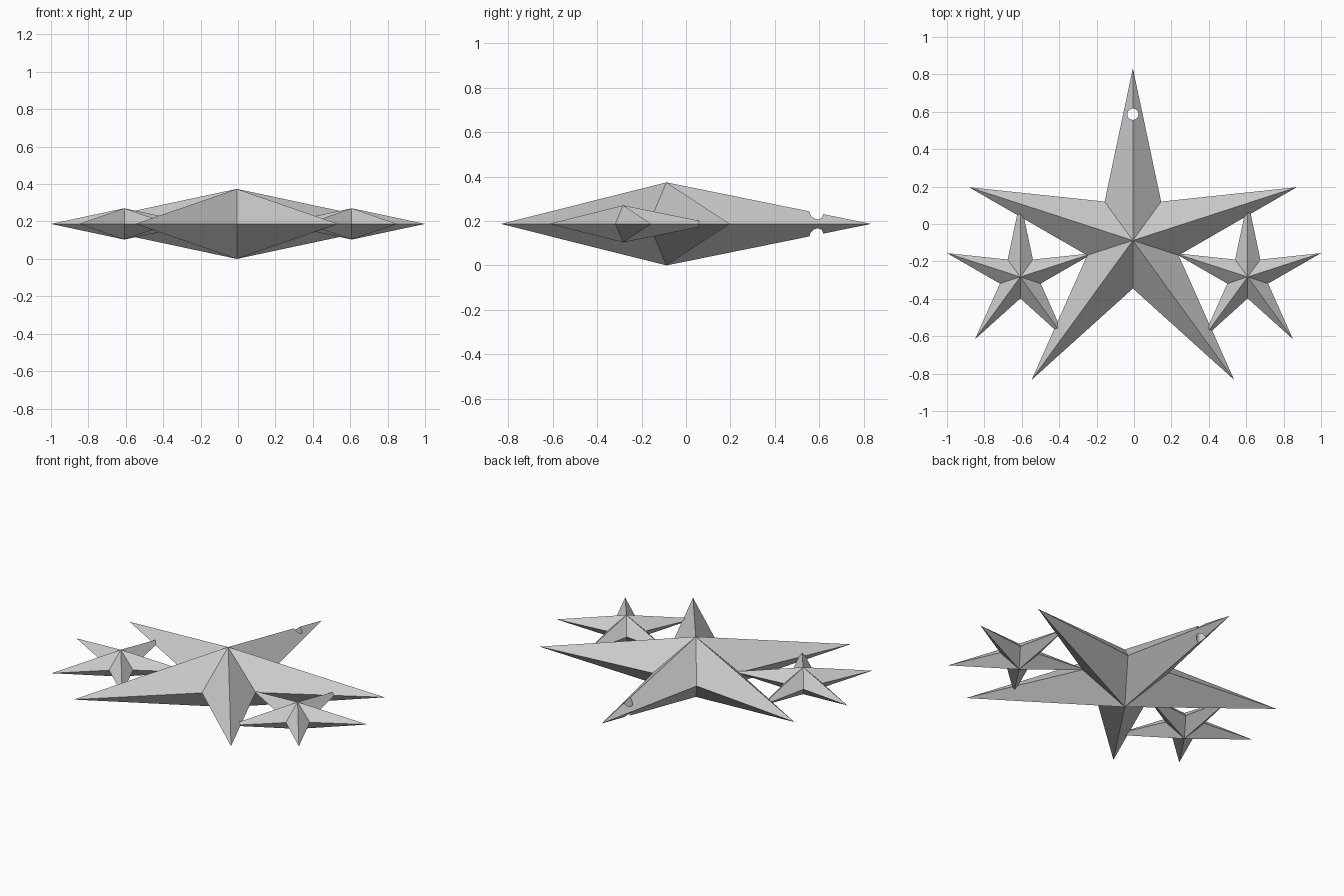
import bpy
import bmesh
from math import radians, sin, cos
from mathutils import Vector

cube = bpy.data.objects.get("Cube")
if cube:
    bpy.data.objects.remove(cube, do_unlink=True)

MID = 0.187        # height of the flat outline shared by all stars
TIP, NOTCH = 0.9215, 0.257

grey = bpy.data.materials.new("plain grey")
grey.use_nodes = True
colour = (0.6, 0.6, 0.6, 1)
grey.diffuse_color = colour
grey.node_tree.nodes["Principled BSDF"].inputs["Base Color"].default_value = colour


def make_star(name, x, y, scale):
    """Five-pointed faceted star, raised to a peak above and below."""
    bm = bmesh.new()
    top = bm.verts.new((0, 0, MID * scale))
    bottom = bm.verts.new((0, 0, -MID * scale))
    rim = []
    for i in range(10):
        r = scale * (NOTCH if i % 2 else TIP)
        a = radians(90 + 36 * i)
        rim.append(bm.verts.new((r * cos(a), r * sin(a), 0)))
    for a, b in zip(rim, rim[1:] + rim[:1]):
        bm.faces.new((a, b, top))
        bm.faces.new((b, a, bottom))
    mesh = bpy.data.meshes.new(name)
    bm.to_mesh(mesh)
    bm.free()
    mesh.materials.append(grey)
    star = bpy.data.objects.new(name, mesh)
    star.location = Vector((x, y, MID))
    bpy.context.collection.objects.link(star)
    return star


# Large star and the two small ones overlapping it on either side
large_star = make_star("large_star", -0.006, -0.088, 1)
for side, name in ((1, "small_star_left"), (-1, "small_star_right")):
    make_star(name, side * 0.608, -0.283, 0.447)

# Hanging hole through the back arm
bpy.ops.mesh.primitive_cylinder_add(vertices=32, radius=0.03, depth=1,
                                    location=(-0.006, 0.587, MID))
cutter = bpy.context.object
cutter.name = "hole_cutter"
cutter.hide_render = True
cutter.data.materials.append(grey)
hole = large_star.modifiers.new("hanging_hole", "BOOLEAN")
hole.operation = "DIFFERENCE"
hole.solver = "EXACT"
hole.object = cutter
bpy.ops.object.select_all(action="DESELECT")
large_star.select_set(True)
bpy.context.view_layer.objects.active = large_star
bpy.ops.object.modifier_apply(modifier=hole.name)
bpy.data.objects.remove(cutter, do_unlink=True)
